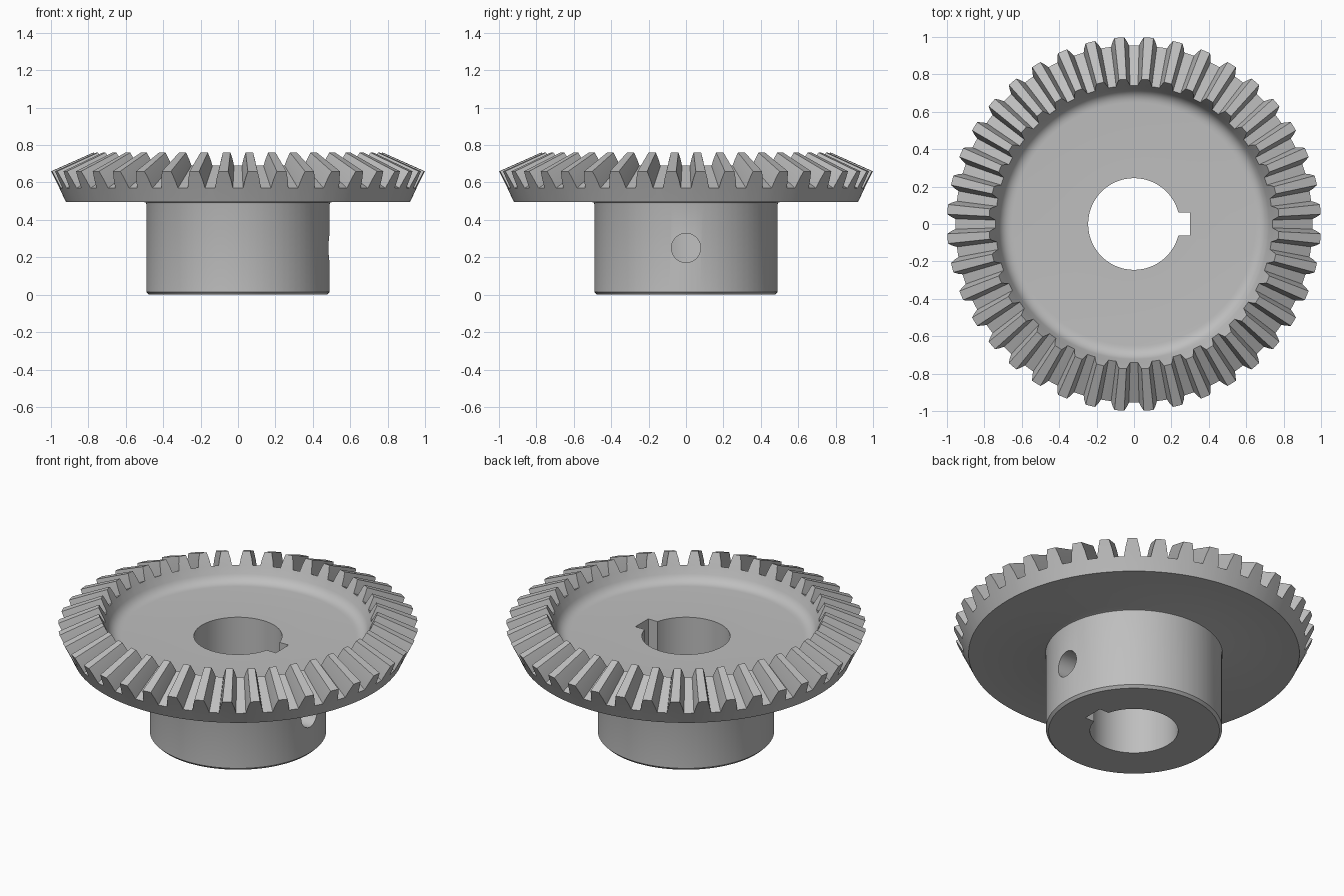
import bpy, bmesh, math
from mathutils import Matrix, Vector

cube = bpy.data.objects.get("Cube")
if cube:
    bpy.data.objects.remove(cube, do_unlink=True)

steel = bpy.data.materials.new("grey_steel")
steel.use_nodes = True
grey = (0.52, 0.52, 0.52, 1)
steel.diffuse_color = grey
steel.node_tree.nodes["Principled BSDF"].inputs["Base Color"].default_value = grey

TEETH = 40
PITCH = 2 * math.pi / TEETH
BORE = 0.245

# Ends of the teeth as (radius, height): root and tip of the inner and outer cones
inner_root, inner_tip = Vector((0.74, 0.69)), Vector((0.775, 0.76))
outer_root, outer_tip = Vector((0.955, 0.57)), Vector((1.0, 0.66))

# One tooth, as (angle from its middle, share of full tooth height)
flank = [(0.050, 0), (0.040, 0.5), (0.026, 1)]
tooth = [(-PITCH / 2, 0)] + [(-a, t) for a, t in flank] + [(a, t) for a, t in reversed(flank)]

# Recess fillet between the flat web and the inner cone
fillet = []
start, corner, end = Vector((0.65, 0.6)), Vector((0.70, 0.6)), Vector((0.722, 0.645))
for i in range(7):
    u = i / 6
    fillet.append(start * (1 - u) ** 2 + corner * 2 * u * (1 - u) + end * u * u)


def section(t):
    """Closed radial section of the gear where the tooth has height share t."""
    return ([(BORE, 0.6)] + fillet
            + [inner_root, inner_root.lerp(inner_tip, t), outer_root.lerp(outer_tip, t), outer_root]
            + [(0.92, 0.495), (0.502, 0.495), (0.493, 0.492), (0.49, 0.483)]
            + [(0.49, 0.015), (0.475, 0), (BORE, 0)])


# Gear body: the section swept round the axis, rising and falling with the teeth
bm = bmesh.new()
columns = []
for k in range(TEETH):
    for offset, t in tooth:
        a = (k + 0.5) * PITCH + offset
        columns.append([bm.verts.new((r * math.cos(a), r * math.sin(a), z)) for r, z in section(t)])
for i, here in enumerate(columns):
    there = columns[(i + 1) % len(columns)]
    for j in range(len(here)):
        n = (j + 1) % len(here)
        bm.faces.new((here[j], here[n], there[n], there[j]))
bmesh.ops.remove_doubles(bm, verts=bm.verts, dist=1e-5)
bmesh.ops.recalc_face_normals(bm, faces=bm.faces)


def add_object(name, bm):
    mesh = bpy.data.meshes.new(name)
    bm.to_mesh(mesh)
    bm.free()
    mesh.materials.append(steel)
    obj = bpy.data.objects.new(name, mesh)
    bpy.context.collection.objects.link(obj)
    return obj


gear = add_object("bevel_gear", bm)

# Keyway cutter
bm = bmesh.new()
bmesh.ops.create_cube(bm, size=1, matrix=Matrix.Translation((0.2, 0, 0.3)) @ Matrix.Diagonal((0.2, 0.125, 1, 1)))
keyway = add_object("keyway_cutter", bm)

# Set screw hole cutter, through one wall of the hub
bm = bmesh.new()
bmesh.ops.create_cone(bm, cap_ends=True, segments=48, radius1=0.078, radius2=0.078, depth=0.5,
                      matrix=Matrix.Translation((0.4, 0, 0.25)) @ Matrix.Rotation(math.pi / 2, 4, "Y"))
screw_hole = add_object("screw_hole_cutter", bm)

bpy.ops.object.select_all(action="DESELECT")
bpy.context.view_layer.objects.active = gear
gear.select_set(True)
for cutter in (keyway, screw_hole):
    cutter.hide_render = True
    cut = gear.modifiers.new(cutter.name, "BOOLEAN")
    cut.operation = "DIFFERENCE"
    cut.solver = "EXACT"
    cut.object = cutter
    bpy.ops.object.modifier_apply(modifier=cut.name)
    bpy.data.objects.remove(cutter, do_unlink=True)

bpy.ops.object.shade_smooth_by_angle(angle=math.radians(28))
